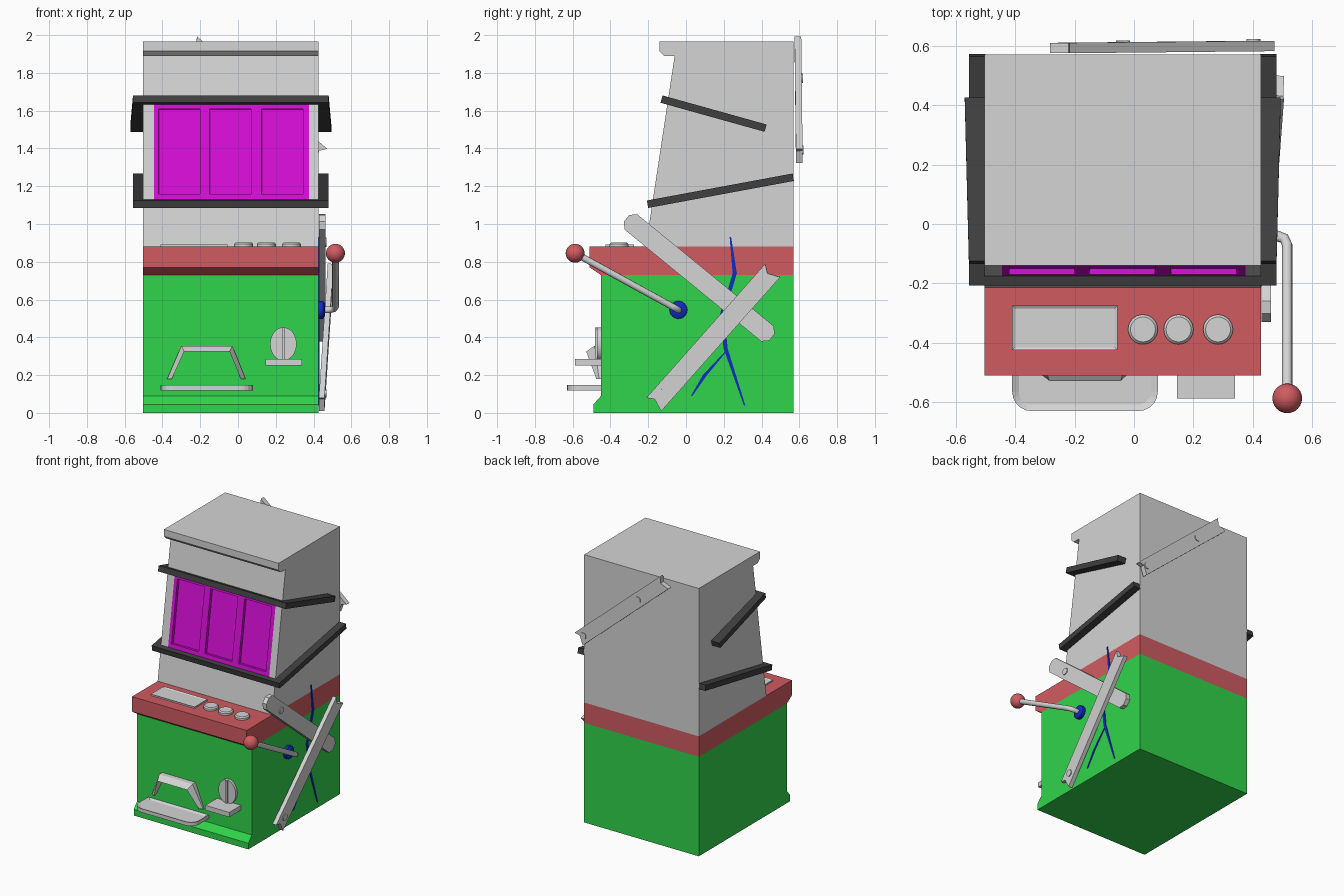
import bpy, bmesh, math
from mathutils import Matrix, Vector

cube = bpy.data.objects.get("Cube")
if cube:
    bpy.data.objects.remove(cube)


def material(name, r, g, b):
    m = bpy.data.materials.new(name)
    m.use_nodes = True
    m.diffuse_color = (r, g, b, 1)
    m.node_tree.nodes["Principled BSDF"].inputs["Base Color"].default_value = (r, g, b, 1)
    return m


GREEN = material("green", 0.03, 0.66, 0.07)
RED = material("red", 0.63, 0.105, 0.12)
GREY = material("light grey", 0.66, 0.66, 0.66)
DARK = material("dark trim", 0.05, 0.05, 0.05)
MAGENTA = material("magenta", 0.68, 0.004, 0.68)
BLUE = material("blue", 0.004, 0.025, 0.55)

LEFT, RIGHT = 0.427, -0.503      # cabinet sides
WIDTH = LEFT - RIGHT


def frame(origin, u, v):
    """Matrix with local x along u, local y along v, local z along their cross product."""
    u = Vector(u).normalized()
    w = u.cross(Vector(v)).normalized()
    m = Matrix((u, w.cross(u), w)).transposed().to_4x4()
    m.translation = origin
    return m


def side_frame(x):
    return frame((x, 0, 0), (0, 1, 0), (0, 0, 1))


def finish(name, bm, mats, smooth=False):
    bmesh.ops.recalc_face_normals(bm, faces=bm.faces)
    me = bpy.data.meshes.new(name)
    bm.to_mesh(me)
    bm.free()
    for m in mats:
        me.materials.append(m)
    if smooth:
        me.shade_smooth()
        me.set_sharp_from_angle(angle=math.radians(40))
    ob = bpy.data.objects.new(name, me)
    bpy.context.collection.objects.link(ob)
    return ob


def prism_mesh(outline, depth, matrix=Matrix(), rim=0, sink=0):
    """Extruded outline; the top can get a rim and a raised or sunken middle."""
    bm = bmesh.new()
    face = bm.faces.new([bm.verts.new((u, v, 0)) for u, v in outline])
    top = bmesh.ops.extrude_face_region(bm, geom=[face], use_keep_orig=True)["geom"]
    bmesh.ops.translate(bm, vec=(0, 0, depth), verts=[g for g in top if isinstance(g, bmesh.types.BMVert)])
    bmesh.ops.recalc_face_normals(bm, faces=bm.faces)
    if rim:
        cap = [g for g in top if isinstance(g, bmesh.types.BMFace)]
        bmesh.ops.inset_region(bm, faces=cap, thickness=rim, use_even_offset=True)
        bmesh.ops.translate(bm, vec=(0, 0, sink), verts=cap[0].verts)
    bm.transform(matrix)
    return bm


def prism(name, outline, depth, mat, matrix=Matrix(), smooth=False, rim=0, sink=0):
    return finish(name, prism_mesh(outline, depth, matrix, rim, sink), [mat], smooth)


def rect(x0, x1, y0, y1):
    return [(x0, y0), (x1, y0), (x1, y1), (x0, y1)]


def oval(rx, ry, n=32):
    return [(rx * math.cos(i * math.tau / n), ry * math.sin(i * math.tau / n)) for i in range(n)]


# Green base with kick strip, red deck
prism("base", [(-0.49, 0), (0.57, 0), (0.57, 0.73), (-0.45, 0.73), (-0.45, 0.09), (-0.49, 0.045)],
      WIDTH, GREEN, side_frame(RIGHT))
prism("deck", [(-0.45, 0.73), (0.57, 0.73), (0.57, 0.88), (-0.51, 0.88), (-0.51, 0.77)],
      WIDTH, RED, side_frame(RIGHT))

# Upper cabinet with sloping front and three sunken reel windows
cab = prism_mesh([(-0.213, 0.88), (0.57, 0.88), (0.57, 1.965), (-0.14, 1.965), (-0.14, 1.915),
                  (-0.115, 1.89), (-0.06, 1.89)], WIDTH, side_frame(RIGHT))
reels = [(-0.42, -0.20), (-0.15, 0.07), (0.125, 0.345)]
x0, x1, z0, z1 = -0.445, 0.375, 1.12, 1.64
reel_z0, reel_z1 = 1.16, 1.61
cuts = [((x, 0, 0), (1, 0, 0)) for x in [x0, x1] + [e for r in reels for e in r]]
cuts += [((0, 0, z), (0, 0, 1)) for z in (z0, reel_z0, reel_z1, z1)]
for co, no in cuts:
    bmesh.ops.bisect_plane(cab, geom=cab.verts[:] + cab.edges[:] + cab.faces[:], plane_co=co, plane_no=no)
cab.normal_update()
windows = []
for f in cab.faces:
    c = f.calc_center_median()
    if f.normal.y < -0.9 and x0 < c.x < x1 and z0 < c.z < z1:
        f.material_index = 1
        if reel_z0 < c.z < reel_z1 and any(a < c.x < b for a, b in reels):
            windows.append(f)
bmesh.ops.inset_individual(cab, faces=windows, thickness=0.002, depth=-0.02)
finish("upper_cabinet", cab, [GREY, MAGENTA])


# Dark U-shaped trims wrapping front and sides
def trim(name, y, z, angle, length, flare):
    xl, xr = LEFT + 0.053, RIGHT - 0.053
    outline = [(xr, 0), (xl, 0), (xl + flare, length), (LEFT - 0.003, length), (LEFT - 0.003, 0.06),
               (RIGHT + 0.003, 0.06), (RIGHT + 0.003, length), (xr - flare, length)]
    a = math.radians(angle)
    prism(name, outline, 0.04, DARK, frame((0, y, z), (1, 0, 0), (0, math.cos(a), math.sin(a))))


trim("lower_trim", -0.2, 1.085, 10.5, 0.785, 0)
trim("upper_trim", -0.135, 1.642, -15.6, 0.572, 0.014)

# Deck plate and buttons
prism("deck_plate", rect(-0.41, -0.055, -0.425, -0.275), 0.012, GREY,
      Matrix.Translation((0, 0, 0.879)), rim=0.01, sink=-0.006)
for i, x in enumerate((0.03, 0.15, 0.283)):
    prism(f"button_{i + 1}", oval(0.05, 0.05), 0.015, GREY,
          Matrix.Translation((x, -0.355, 0.879)), True, 0.008, 0.008)

# Payout tray with rounded front corners
r = 0.065
arc = [(1 - math.cos(t * math.pi / 10), 1 - math.sin(t * math.pi / 10)) for t in range(6)]
left = [(0.08 - r * a, -0.63 + r * b) for a, b in arc]
right = [(-0.41 + r * a, -0.63 + r * b) for a, b in reversed(arc)]
prism("payout_tray", [(0.08, -0.445)] + left + right + [(-0.41, -0.445)], 0.028, GREY,
      Matrix.Translation((0, 0, 0.119)), rim=0.022, sink=-0.012)

# Payout hood: arch of lofted strips
outer = [(-0.375, 0.18), (-0.30, 0.355), (-0.03, 0.355), (0.04, 0.18)]
inner = [(-0.35, 0.18), (-0.285, 0.325), (-0.045, 0.325), (0.015, 0.18)]
rows = [(outer, -0.445, -0.445), (outer, -0.46, -0.485), (inner, -0.475, -0.528), (inner, -0.445, -0.445)]
bm = bmesh.new()
loft = [[bm.verts.new((x, high if z > 0.2 else low, z)) for x, z in path] for path, low, high in rows]
for a, b in zip(loft, loft[1:]):
    for i in range(3):
        bm.faces.new((a[i], a[i + 1], b[i + 1], b[i]))
for i in (0, 3):
    bm.faces.new([row[i] for row in loft])
finish("payout_hood", bm, [GREY])

# Coin slot: ledge, oval plate and central ridge
prism("coin_ledge", rect(0.145, 0.34, -0.587, -0.445), 0.035, GREY, Matrix.Translation((0, 0, 0.25)))
front = frame((0.24, -0.445, 0.365), (1, 0, 0), (0, 0, 1))
prism("coin_plate", oval(0.07, 0.088), 0.025, GREY, front, True)
prism("coin_ridge", rect(-0.008, 0.008, -0.08, 0.088), 0.036, GREY, front)

# Lever: collar, bent rod and ball
pivot = Vector((LEFT, -0.04, 0.545))
knob = Vector((0.516, -0.587, 0.845))
prism("lever_collar", oval(0.047, 0.047), 0.025, BLUE,
      side_frame(0) @ Matrix.Translation((pivot.y, pivot.z, LEFT - 0.002)), True, 0.012, 0.01)
cu = bpy.data.curves.new("lever_rod", "CURVE")
cu.dimensions = "3D"
cu.bevel_depth = 0.018
cu.bevel_resolution = 3
cu.use_fill_caps = True
elbow = Vector((knob.x, pivot.y, pivot.z))
along = (knob - elbow).normalized()
path = [pivot, elbow - Vector((0.035, 0, 0)), elbow - Vector((0.01, 0, 0)) + along * 0.01,
        elbow + along * 0.035, knob]
sp = cu.splines.new("POLY")
sp.points.add(len(path) - 1)
for p, co in zip(sp.points, path):
    p.co = (*co, 1)
cu.materials.append(GREY)
bpy.context.collection.objects.link(bpy.data.objects.new("lever_rod", cu))
bm = bmesh.new()
bmesh.ops.create_uvsphere(bm, u_segments=24, v_segments=16, radius=0.05, matrix=Matrix.Translation(knob))
finish("lever_ball", bm, [RED], True)


# Nailed boards: notched or chamfered plank ends, nails at given distances
def board(name, start, end, outward, width, thick, notch, nails):
    start, end = Vector(start), Vector(end)
    length, h = (end - start).length, width / 2
    if notch:
        half = [(0, -h), (length, -h), (length - 0.03, h * 0.2), (length, h)]
        outline = half + [(0, h), (0.025, h * 0.3)]
    else:
        c = 0.03
        outline = [(c, -h), (length - c, -h), (length, -h + c), (length, h - c),
                   (length - c, h), (c, h), (0, h - c), (0, -h + c)]
    u = end - start
    m = frame(start, u, Vector(outward).cross(u))
    prism(name, outline, thick, GREY, m)
    for i, d in enumerate(nails):
        prism(f"{name}_nail_{i + 1}", oval(0.024, 0.024, 16), 0.006, GREY,
              m @ Matrix.Translation((d, 0, thick)), True)


board("side_board_short", (0.43, -0.315, 1.03), (0.43, 0.455, 0.40), (1, 0, 0), 0.105, 0.032, False, [0.2])
board("side_board_long", (0.428, -0.17, 0.045), (0.475, 0.46, 0.755), (1, 0, 0), 0.106, 0.03, True, [0.08])
board("back_board", (0.44, 0.582, 1.36), (-0.25, 0.575, 1.955), (0, 1, 0), 0.1, 0.035, True, [0.05, 0.63])


# Blue cracks: tapering zigzag plates on the left side
def crack(name, points):
    n = len(points) - 1
    width = [0.004 if i in (0, n) else 0.011 for i in range(n + 1)]
    front_edge = [(y - w, z) for (y, z), w in zip(points, width)]
    back_edge = [(y + w, z) for (y, z), w in zip(points, width)]
    prism(name, front_edge + back_edge[::-1], 0.006, BLUE, side_frame(LEFT - 0.001))


crack("main_crack", [(0.235, 0.93), (0.258, 0.74), (0.235, 0.66), (0.19, 0.52), (0.21, 0.34), (0.31, 0.04)])
crack("crack_branch", [(0.215, 0.33), (0.1, 0.2), (0.03, 0.09)])
